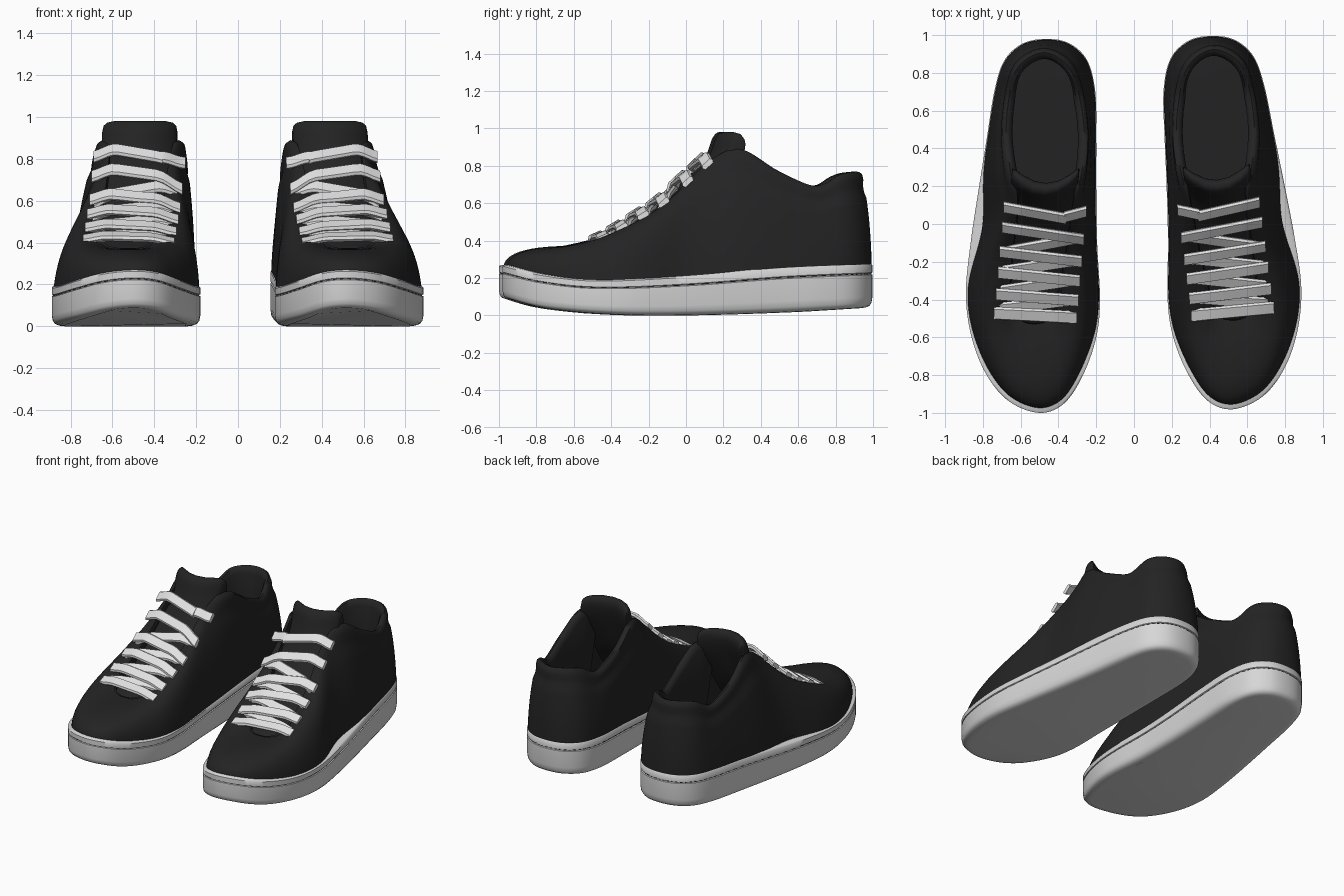
import bpy, bmesh, math
from mathutils import Vector

if "Cube" in bpy.data.objects:
    bpy.data.objects.remove(bpy.data.objects["Cube"])

def material(name, v):
    m = bpy.data.materials.new(name)
    m.diffuse_color = (v, v, v, 1)
    m.use_nodes = True
    m.node_tree.nodes["Principled BSDF"].inputs["Base Color"].default_value = m.diffuse_color
    return m

BLACK = material("black leather", 0.017)
WHITE = material("white rubber", 0.68)
LACE = material("white lace", 0.76)

# Columns round the shoe: sole edge (x, y), then matching upper top edge (x, y, z)
COLUMNS = [
    (.48, .98, .48, .925, .755), (.60, .95, .575, .89, .755), (.69, .86, .645, .81, .74),
    (.74, .70, .68, .67, .68), (.78, .45, .695, .47, .76), (.82, .20, .67, .27, .875),
    (.865, -.10, .63, .10, .82), (.89, -.37, .655, -.15, .585), (.86, -.60, .67, -.38, .44),
    (.78, -.80, .64, -.48, .385), (.66, -.94, .58, -.52, .37), (.50, -1.0, .53, -.53, .37),
    (.37, -.95, .47, -.52, .37), (.27, -.80, .42, -.48, .385), (.20, -.60, .39, -.38, .44),
    (.18, -.40, .345, -.15, .585), (.195, -.10, .31, .10, .82), (.20, .20, .26, .27, .875),
    (.20, .45, .245, .47, .76), (.205, .70, .27, .67, .68), (.25, .87, .315, .81, .74),
    (.35, .96, .385, .89, .755)]

def spline(pts, steps, closed=True):
    """Catmull-Rom through tuples of any length."""
    n, out = len(pts), []
    pick = (lambda i: pts[i % n]) if closed else (lambda i: pts[min(max(i, 0), n - 1)])
    for i in range(n if closed else n - 1):
        for k in range(steps):
            t = k / steps
            out.append([.5 * (2*b + (c-a)*t + (2*a-5*b+4*c-d)*t*t + (3*b-a-3*c+d)*t**3)
                        for a, b, c, d in zip(pick(i-1), pick(i), pick(i+1), pick(i+2))])
    return out if closed else out + [list(pts[-1])]

# Heights along the shoe (y, z)
TOP = spline([(-1, .27), (-.8, .22), (-.5, .19), (0, .215), (.5, .26), (1, .28)], 6, False)
BOTTOM = spline([(-1, .085), (-.8, .035), (-.4, .003), (0, 0), (.5, .015), (1, .04)], 6, False)
THROAT = [(-.55, .37), (-.48, .385), (-.38, .44), (-.15, .585), (.10, .82), (.3, 1.0)]

def lookup(table, y):
    y = min(max(y, table[0][0]), table[-1][0])
    for (a, p), (b, q) in zip(table, table[1:]):
        if y <= b:
            return p + (q - p) * (y - a) / (b - a)
    return table[-1][1]

def smooth(x, a, b):
    t = min(max((x - a) / (b - a), 0), 1)
    return t * t * (3 - 2 * t)

def centre(y):
    return .485 - .09 * y

def inward(x, y):
    cy = min(max(y, -.55), .6)
    return Vector((centre(cy) - x, cy - y, 0)).normalized()

def place(v, side):
    """Left shoe is a plain mirror, right shoe is turned slightly."""
    x, y, z = v
    if side < 0:
        return (-x, y, z)
    a, dx, dy = .042, x - .52, y + .99
    return (.542 + dx * math.cos(a) - dy * math.sin(a),
            -.97 + dx * math.sin(a) + dy * math.cos(a), z)

def loft(name, rings, mats, side, caps=(False, False), rule=None, angle=35):
    """Skin closed rings of equal length into one object."""
    bm = bmesh.new()
    vs = [[bm.verts.new(place(p, side)) for p in r] for r in rings]
    n = len(vs[0])
    for k in range(len(vs) - 1):
        for i in range(n):
            j = (i + 1) % n
            f = bm.faces.new((vs[k][i], vs[k][j], vs[k+1][j], vs[k+1][i]))
            if rule:
                f.material_index = rule(k, i)
    for on, ring in zip(caps, (vs[0], vs[-1])):
        if on:
            bm.faces.new(ring)
    bmesh.ops.recalc_face_normals(bm, faces=bm.faces)
    me = bpy.data.meshes.new(name)
    bm.to_mesh(me)
    bm.free()
    for m in mats:
        me.materials.append(m)
    ob = bpy.data.objects.new(name, me)
    bpy.context.collection.objects.link(ob)
    bpy.ops.object.select_all(action='DESELECT')
    ob.select_set(True)
    bpy.context.view_layer.objects.active = ob
    bpy.ops.object.shade_smooth_by_angle(angle=math.radians(angle))

COLS = spline(COLUMNS, 8)

def sole_ring(f, inset):
    ring = []
    for x, y, *_ in COLS:
        p = Vector((x, y, 0)) + inward(x, y) * inset
        lo, hi = lookup(BOTTOM, y), lookup(TOP, y)
        ring.append((p.x, p.y, lo + (hi - lo) * f))
    return ring

def upper_column(x, y, tx, ty, tz):
    """Profile from the sole, over the bulge, to the rim and down the lining."""
    d = inward(x, y)
    outer = smooth(x, .45, .62)
    ledge = .004 + .02 * (1 - smooth(y, -.9, -.3)) + .045 * outer * math.exp(-((y + .02) / .22) ** 2)
    B = Vector((x, y, lookup(TOP, y) - .012)) + d * ledge
    T = Vector((tx, ty, tz))
    toe = 1 - smooth(y, -.9, 0)
    heel = smooth(y, .6, .95)
    side_a = .14 + .11 * outer
    a = side_a + (.02 - side_a) * toe + (.1 - side_a) * heel * (1 - toe)
    b = .56 + .56 * toe
    C = B.lerp(T, a)
    C.z = B.z + (T.z - B.z) * b
    collar = smooth(ty, .1, .27)
    e = inward(tx, ty)
    pts = []
    for k in range(15):
        t = k / 14
        p = B * (1-t)**2 + C * 2*t*(1-t) + T * t*t
        if k in (11, 12):            # seam under the padded collar
            p += e * .008 * collar
        pts.append(p)
    up = Vector((0, 0, 1))
    w = .35 + .65 * collar
    pts.append(T + e * .018 * w + up * .012 * w)
    pts.append(T + e * .038 * w + up * .004)
    pts.append(T + e * .052 * w - up * .03)
    floor = T + e * .045 * w
    floor.z = (T.z - .05) * (1 - collar) + .27 * collar
    pts.append(pts[-1].lerp(floor, .5))
    pts.append(floor)
    return pts

def tongue_rings():
    path = spline([(-.53, .345), (-.3, .455), (-.1, .585), (.05, .735), (.11, .86), (.14, .945),
                   (.17, .978), (.205, .97), (.215, .91), (.17, .76), (.08, .55), (-.1, .38)], 4)
    my, mz = .15, .80
    rings = []
    for t, s in ((-1, .75), (-.97, .88), (-.88, .96), (-.7, 1), (-.35, 1), (0, 1),
                 (.35, 1), (.7, 1), (.88, .96), (.97, .88), (1, .75)):
        ring = []
        for y, z in path:
            if z > .7:               # round the side edges of the padded top
                y, z = my + (y - my) * s, mz + (z - mz) * s
            wrap = .09 * t * t * smooth(z, .6, .9)     # curls round the ankle
            ring.append((centre(y) + .178 * t, y + wrap,
                         z - .035 * t * t * (1 - smooth(z, .7, .95))))
        rings.append(ring)
    return rings

def lace(name, y0, y1, lift, side, u0=-.225, u1=.215):
    """Flat ribbon across the throat from inner y0 to outer y1."""
    rings = []
    for k in range(15):
        t = k / 14
        u, y = u0 + (u1 - u0) * t, y0 + (y1 - y0) * t
        slope = math.atan2(lookup(THROAT, y + .06) - lookup(THROAT, y - .06), .12)
        wide = Vector((0, math.cos(slope), math.sin(slope)))
        norm = Vector((0, -math.sin(slope), math.cos(slope)))
        drop = (.022 + .035 * smooth(y, -.45, .1)) * smooth(abs(u), .1, .24)
        p = Vector((centre(y) + u, y, lookup(THROAT, y) - drop)) + norm * (.026 + lift)
        rings.append([p + wide * a + norm * b for a, b in
                      ((-.036, 0), (-.028, .013), (.028, .013), (.036, 0), (.028, -.015), (-.028, -.015))])
    loft(name, rings, [LACE], side, (True, True), angle=50)

for side, tag in ((-1, "left"), (1, "right")):
    # Rubber sole with a stitched groove near the top
    levels = [(0, .06), (.015, .035), (.05, .016), (.12, .005), (.25, 0), (.74, 0), (.755, .006),
              (.775, .006), (.79, 0), (.96, 0), (1, .01), (1, .07)]
    loft(tag + "_sole", [sole_ring(*l) for l in levels], [WHITE, BLACK], side, (True, True),
         lambda k, i: 1 if k == 6 and i % 2 else 0, angle=50)
    # Insole
    loft(tag + "_insole", [[(x, y, z + .02) for x, y, z in sole_ring(1, g)] for g in (.05, .1)],
         [BLACK], side, (False, True))
    # Upper with collar and lining
    loft(tag + "_upper", list(zip(*[upper_column(*c) for c in COLS])), [BLACK], side, angle=50)
    # Padded tongue
    loft(tag + "_tongue", tongue_rings(), [BLACK], side, (True, True), angle=50)
    # Laces: slanted top bars and crossing under bars
    rows = [-.48, -.385, -.28, -.175, -.055]
    for i, y in enumerate(rows):
        lace(f"{tag}_lace_bar_{i}", y, y + .025 + .01 * i, .014, side)
    for i, (a, b) in enumerate(zip(rows, rows[1:])):
        lace(f"{tag}_lace_cross_{i}", b - .005, a + .04, -.006, side, -.2, .19)
    lace(tag + "_lace_top", .055, .115, .012, side, -.12)
    lace(tag + "_lace_stub", .09, .06, .008, side, -.225, -.11)
